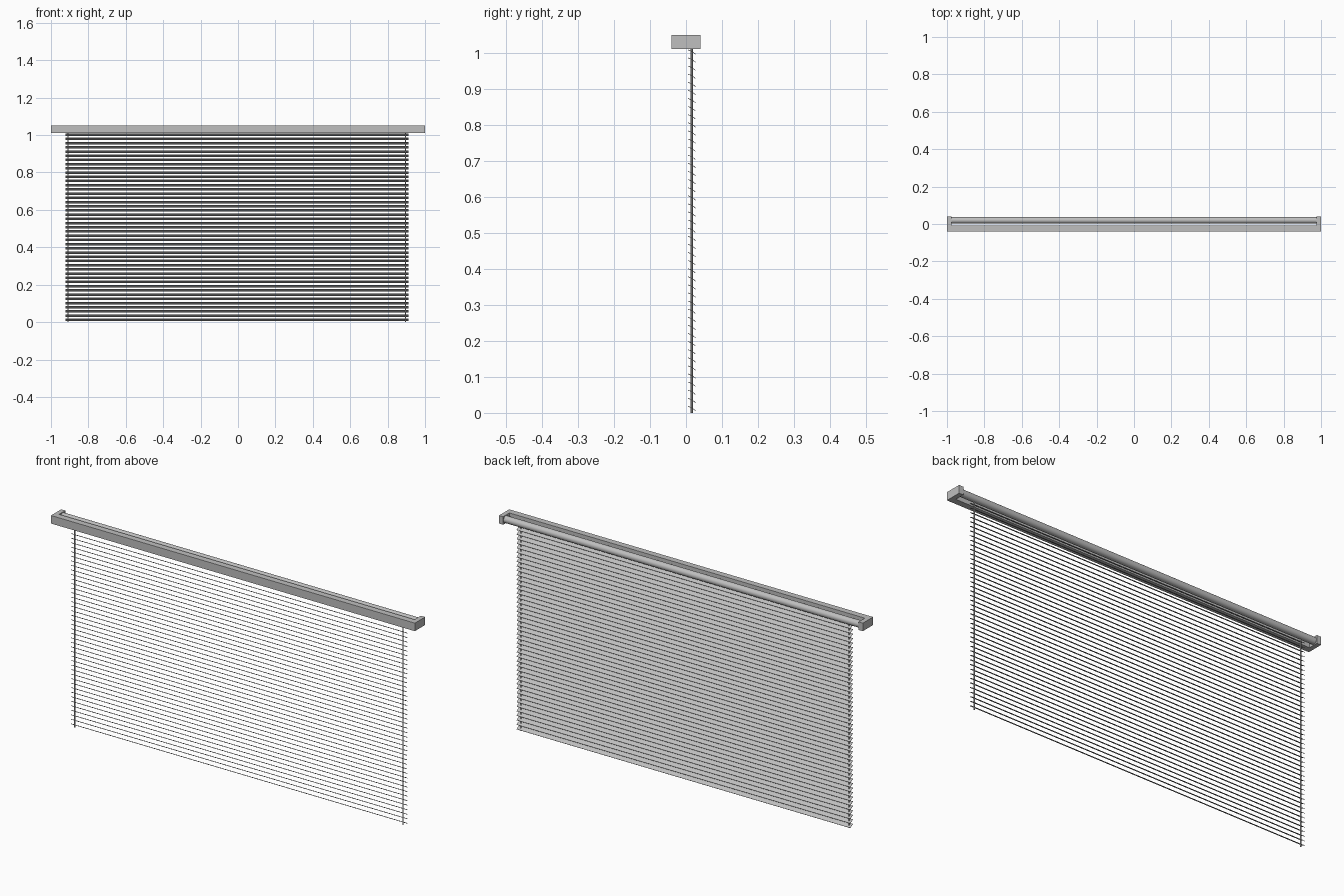
import bpy
import bmesh
import math

cube = bpy.data.objects.get("Cube")
if cube:
    bpy.data.objects.remove(cube, do_unlink=True)

grey = bpy.data.materials.new("satin_grey")
grey.use_nodes = True
colour = (0.52, 0.52, 0.52, 1)
grey.diffuse_color = colour
grey.node_tree.nodes["Principled BSDF"].inputs["Base Color"].default_value = colour


def extrude_profile(name, points, x0, x1):
    """Sweep a closed (y, z) outline along x."""
    bm = bmesh.new()
    face = bm.faces.new([bm.verts.new((x0, y, z)) for y, z in points])
    result = bmesh.ops.extrude_face_region(bm, geom=[face])
    verts = [v for v in result["geom"] if isinstance(v, bmesh.types.BMVert)]
    bmesh.ops.translate(bm, vec=(x1 - x0, 0, 0), verts=verts)
    bmesh.ops.recalc_face_normals(bm, faces=bm.faces)
    mesh = bpy.data.meshes.new(name)
    bm.to_mesh(mesh)
    bm.free()
    mesh.materials.append(grey)
    obj = bpy.data.objects.new(name, mesh)
    bpy.context.collection.objects.link(obj)
    return obj


def box(name, x0, x1, y0, y1, z0, z1):
    return extrude_profile(name, [(y0, z0), (y1, z0), (y1, z1), (y0, z1)], x0, x1)


def cylinder(name, radius, depth, location, rotation=(0, 0, 0), sides=32):
    bpy.ops.mesh.primitive_cylinder_add(vertices=sides, radius=radius, depth=depth,
                                        location=location, rotation=rotation)
    obj = bpy.context.object
    obj.name = name
    obj.data.materials.append(grey)
    bpy.ops.object.shade_smooth_by_angle()
    return obj


# Head rail: front bar with an end bracket on each side
BOTTOM, TOP = 1.01, 1.05
CAP = 0.977
box("head_rail", -CAP, CAP, -0.04, -0.009, BOTTOM, TOP)
box("right_bracket", -1, -CAP, -0.04, 0.04, BOTTOM, TOP)
box("left_bracket", CAP, 1, -0.04, 0.04, BOTTOM, TOP)

# Roller held between the brackets, behind the bar
cylinder("roller", 0.017, 2 * CAP, (0, 0.02, 1.03), (0, math.pi / 2, 0))

# Slats: thin, slightly crowned strips, front edge raised
SLATS = 45
WIDTH, THICK, CROWN = 0.024, 0.0018, 0.0012
TILT = math.radians(-30)
SLAT_Y = 0.016


def slat_outline():
    steps = [-1, -0.5, 0, 0.5, 1]
    upper = [(t * WIDTH / 2, CROWN * (1 - t * t) + THICK / 2) for t in steps]
    lower = [(y, z - THICK) for y, z in reversed(upper)]
    c, s = math.cos(TILT), math.sin(TILT)
    return [(SLAT_Y + y * c - z * s, y * s + z * c) for y, z in upper + lower]


first = extrude_profile("slat", slat_outline(), -0.922, 0.912)
for i in range(SLATS):
    slat = first if i == 0 else first.copy()
    slat.name = f"slat_{i + 1}"
    slat.location.z = 0.012 + i * 0.0225
    if i:
        bpy.context.collection.objects.link(slat)

# Two cords carrying the slats
for name, x in (("right_cord", -0.908), ("left_cord", 0.896)):
    cylinder(name, 0.003, 1.015, (x, SLAT_Y, 1.015 / 2), sides=10)
